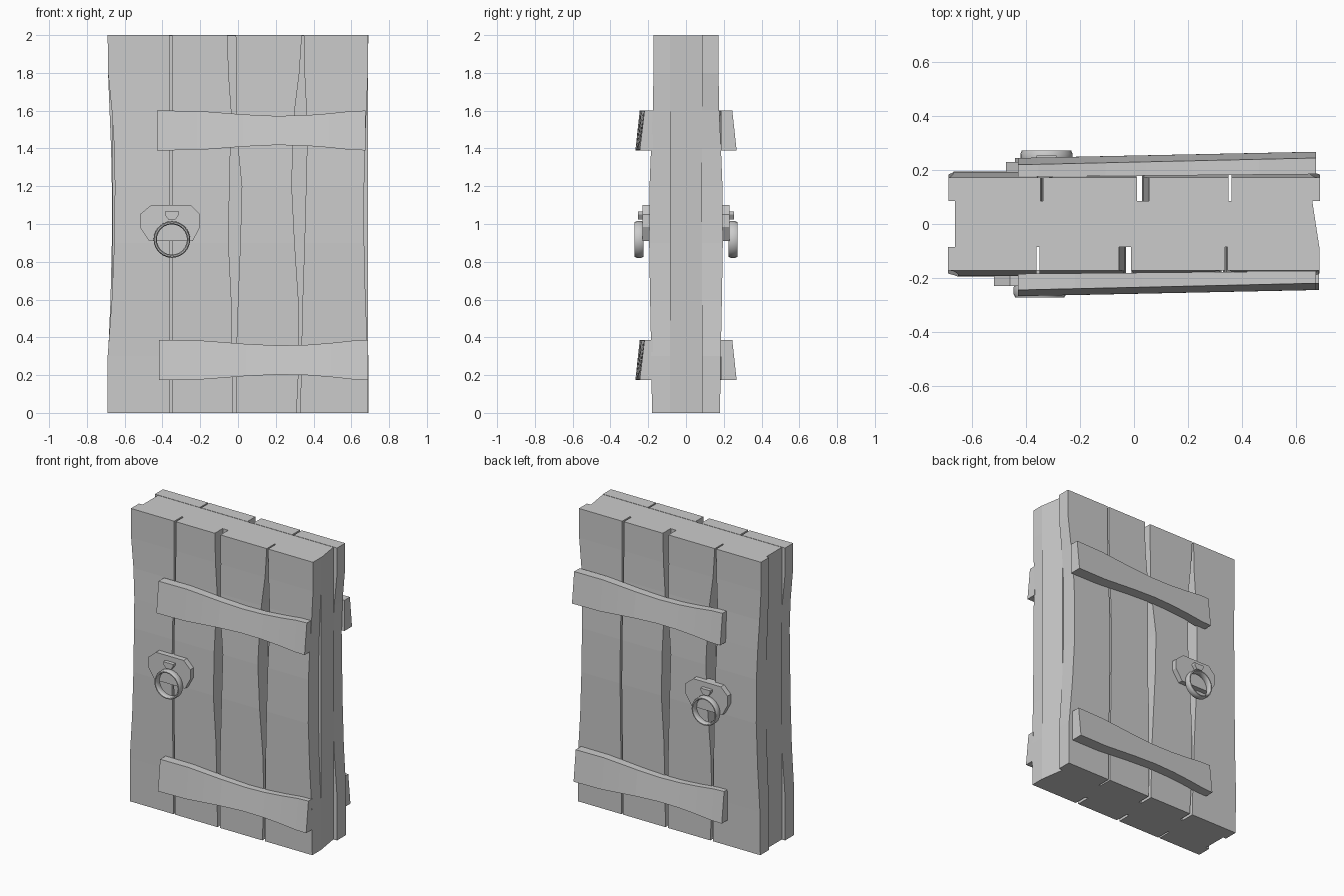
import bpy, bmesh, math
from mathutils import Matrix

if "Cube" in bpy.data.objects:
    bpy.data.objects.remove(bpy.data.objects["Cube"])

HALF_TURN = Matrix.Rotation(math.pi, 4, 'Z')


def loft(name, rings, turned=False, closed=False, smooth=False):
    """Skin a list of equal-length vertex rings into a solid."""
    bm = bmesh.new()
    rows = [[bm.verts.new(p) for p in ring] for ring in rings]
    n = len(rings[0])
    pairs = list(zip(rows, rows[1:]))
    if closed:
        pairs.append((rows[-1], rows[0]))
    else:
        bm.faces.new(rows[0])
        bm.faces.new(rows[-1])
    for a, b in pairs:
        for i in range(n):
            j = (i + 1) % n
            bm.faces.new((a[i], a[j], b[j], b[i]))
    if turned:
        bm.transform(HALF_TURN)
    bmesh.ops.recalc_face_normals(bm, faces=bm.faces)
    mesh = bpy.data.meshes.new(name)
    bm.to_mesh(mesh)
    bm.free()
    obj = bpy.data.objects.new(name, mesh)
    bpy.context.collection.objects.link(obj)
    if smooth:
        bpy.ops.object.select_all(action='DESELECT')
        obj.select_set(True)
        bpy.context.view_layer.objects.active = obj
        bpy.ops.object.shade_smooth_by_angle(angle=math.radians(40))
    return obj


# Plank heights, outer depth at each height, and left/right edges of each plank
LEVELS = [0, 0.3, 0.6, 0.9, 1.2, 1.4, 1.6, 1.8, 2]
DEPTH = [-.180, -.184, -.190, -.195, -.193, -.185, -.176, -.172, -.172]
EDGES = [
    ([-.69, -.69, -.668, -.655, -.652, -.655, -.668, -.688, -.69], [-.362] * 9),
    ([-.35] * 9, [-.03, -.03, -.035, -.05, -.045, -.04, -.035, -.05, -.055]),
    ([-.01, -.01, 0, .012, .02, 0, -.01, -.01, -.012],
     [.31, .325, .32, .30, .285, .29, .30, .325, .338]),
    ([.33, .335, .342, .352, .36, .365, .362, .352, .348],
     [.688, .688, .675, .668, .668, .672, .68, .688, .688]),
]
# Strap outline: position along x and half height
STRAP = [(-.43, .105), (-.22, .104), (-.1, .095), (.03, .085), (.2, .077),
         (.35, .08), (.48, .09), (.6, .103), (.675, .105)]


def door_side(label, turned, strap_shift, handle_shift):
    # Warped planks
    for k, (left, right) in enumerate(EDGES):
        rings = [[(l, -.085, z), (r, -.085, z), (r, d, z), (l, d, z)]
                 for z, d, l, r in zip(LEVELS, DEPTH, left, right)]
        loft(f"{label}_plank_{k + 1}", rings, turned)

    # Waisted straps, leaning outward at the bottom
    for part, zc, dx in (("upper", 1.495, 0), ("lower", .28, .012)):
        rings = []
        for x, h in STRAP:
            t = (x + .43) / 1.105
            inner, top, bottom = -.185 + .01 * t, -.245 + .025 * t, -.268 + .023 * t
            x += dx + strap_shift
            rings.append([(x, inner, zc + h), (x, top, zc + h),
                          (x, bottom, zc - h), (x, inner, zc - h)])
        loft(f"{label}_{part}_strap", rings, turned)

    # Eight-sided handle plate
    cx = handle_shift - .35
    plate = [(-.11, 1.10), (.10, 1.10), (.15, 1.05), (.15, .985),
             (.11, .91), (-.12, .91), (-.17, .985), (-.17, 1.05)]
    loft(f"{label}_handle_plate",
         [[(cx + x, y, z) for x, z in plate] for y in (-.17, -.23)], turned)

    # Small knob holding the ring
    knob = [(-.037, 1.065), (.037, 1.065), (.037, 1.05),
            (.02, 1.025), (-.02, 1.025), (-.037, 1.05)]
    loft(f"{label}_handle_knob",
         [[(cx + x, y, z) for x, z in knob] for y in (-.22, -.255)], turned)

    # Pull ring
    section = [(.080, -.235), (.085, -.226), (.092, -.226), (.097, -.235),
               (.097, -.260), (.092, -.272), (.085, -.272), (.080, -.262)]
    rings = []
    for i in range(24):
        a = math.tau * i / 24
        rings.append([(cx + r * math.cos(a), y, .918 + r * math.sin(a)) for r, y in section])
    loft(f"{label}_pull_ring", rings, turned, closed=True, smooth=True)


# Inner slab with slanted right edge
core = [(-.665, -.085), (.688, -.085), (.662, .085), (-.665, .085)]
loft("core_slab", [[(x, y, z) for x, y in core] for z in (0, 1.998)])

door_side("front", False, 0, 0)
door_side("back", True, -.245, .675)
